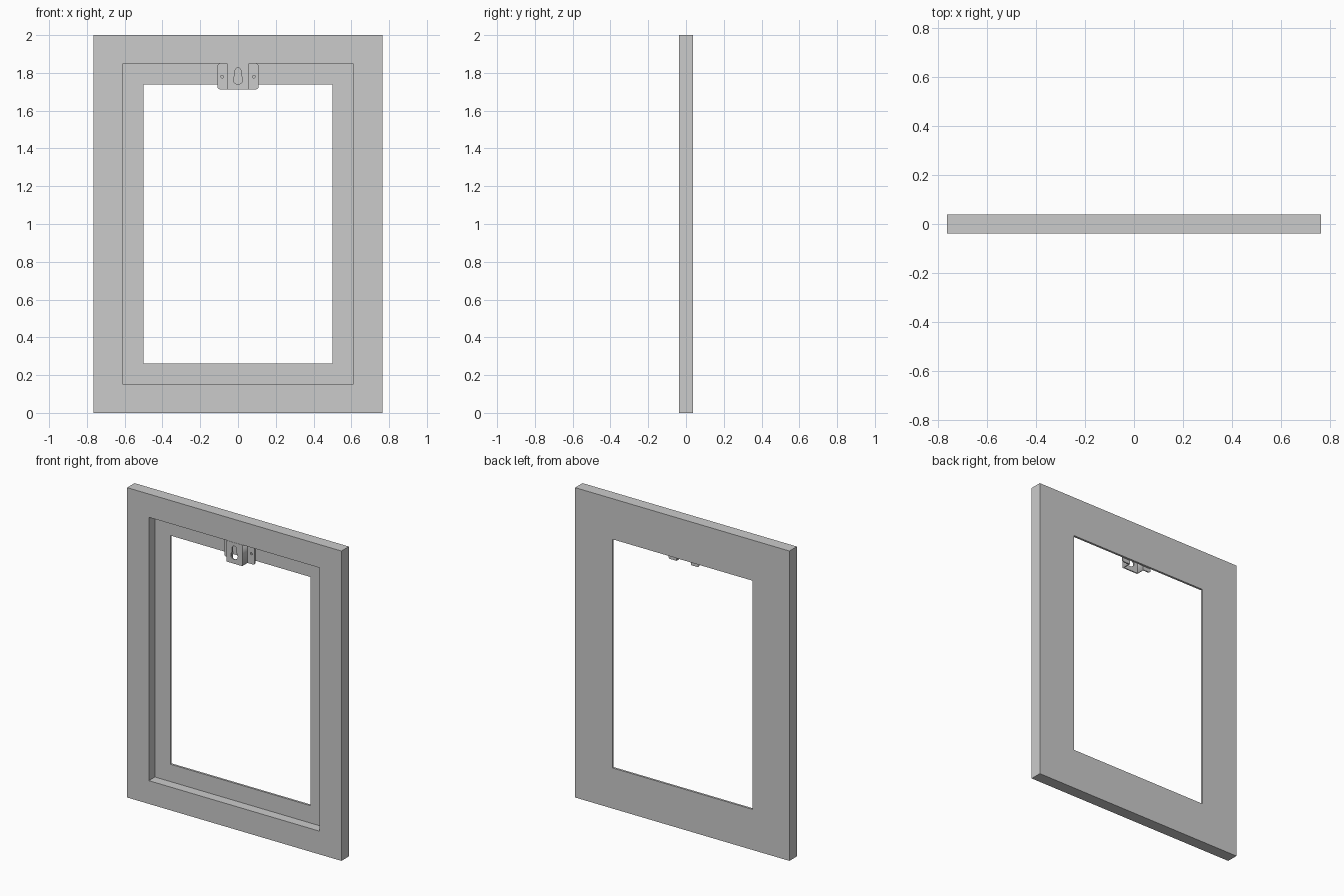
import bpy, bmesh
from math import sin, cos, pi, radians

if "Cube" in bpy.data.objects:
    bpy.data.objects.remove(bpy.data.objects["Cube"])

FRONT, BACK = -0.038, 0.038
LIP = 0.024                      # front face of the thin rear lip
Z0, Z1 = 1.713, 1.849            # hanger bottom and top


def arc(cx, cz, r, a0, a1, n):
    return [(cx + r * cos(radians(a0 + (a1 - a0) * i / n)),
             cz + r * sin(radians(a0 + (a1 - a0) * i / n))) for i in range(n + 1)]


def circle(cx, cz, r, n=24):
    return arc(cx, cz, r, 0, 360, n)[:-1]


def plate(name, outlines, y0, y1):
    """Flat plate in the XZ plane; the first outline is solid, the others are holes."""
    cu = bpy.data.curves.new(name, 'CURVE')
    cu.dimensions = '2D'
    cu.fill_mode = 'BOTH'
    cu.extrude = (y1 - y0) / 2
    for pts in outlines:
        sp = cu.splines.new('POLY')
        sp.points.add(len(pts) - 1)
        for p, (x, z) in zip(sp.points, pts):
            p.co = (x, z, 0, 1)
        sp.use_cyclic_u = True
    ob = bpy.data.objects.new(name, cu)
    ob.location = (0, (y0 + y1) / 2, 0)
    ob.rotation_euler = (pi / 2, 0, 0)
    bpy.context.collection.objects.link(ob)
    bpy.ops.object.select_all(action='DESELECT')
    ob.select_set(True)
    bpy.context.view_layer.objects.active = ob
    bpy.ops.object.convert(target='MESH')
    ob = bpy.context.object
    bm = bmesh.new()
    bm.from_mesh(ob.data)
    bmesh.ops.remove_doubles(bm, verts=bm.verts, dist=1e-5)
    bmesh.ops.recalc_face_normals(bm, faces=bm.faces)
    bm.to_mesh(ob.data)
    bm.free()
    return ob


def rect(x0, x1, z0, z1):
    return [(x0, z0), (x1, z0), (x1, z1), (x0, z1)]


# Frame: rectangular loops swept round the rebated section
bm = bmesh.new()
loops = []
for hx, hz, y in [(0.765, 1.0, BACK), (0.765, 1.0, FRONT), (0.61, 0.85, FRONT),
                  (0.61, 0.85, LIP), (0.5, 0.738, LIP), (0.5, 0.738, BACK)]:
    loops.append([bm.verts.new((x, y, 1 + z)) for x, z in rect(-hx, hx, -hz, hz)])
for a, b in zip(loops, loops[1:] + loops[:1]):
    for i in range(4):
        j = (i + 1) % 4
        bm.faces.new((a[i], a[j], b[j], b[i]))
bmesh.ops.recalc_face_normals(bm, faces=bm.faces)
me = bpy.data.meshes.new("frame")
bm.to_mesh(me)
bm.free()
bpy.context.collection.objects.link(bpy.data.objects.new("frame", me))

# Hanger centre plate, flush with the frame front, with a keyhole
keyhole = arc(0, 1.765, 0.025, 127, 413, 24) + arc(0, 1.812, 0.015, 0, 180, 12)
plate("hanger_plate", [rect(-0.057, 0.057, Z0, Z1), keyhole], FRONT, FRONT + 0.008)

# Hanger side walls and screw flanges, one of each per side
r = 0.012
for s, side in ((1, "right"), (-1, "left")):
    plate("hanger_wall_" + side,
          [[(s * x, z) for x, z in rect(0.051, 0.057, Z0, Z1)]], FRONT + 0.008, LIP)
    tab = ([(0.057, Z0)] + arc(0.108 - r, Z0 + r, r, -90, 0, 6)
           + arc(0.108 - r, Z1 - r, r, 0, 90, 6) + [(0.057, Z1)])
    plate("hanger_flange_" + side,
          [[(s * x, z) for x, z in tab], circle(s * 0.084, 1.78, 0.007, 16)],
          LIP - 0.008, LIP)
